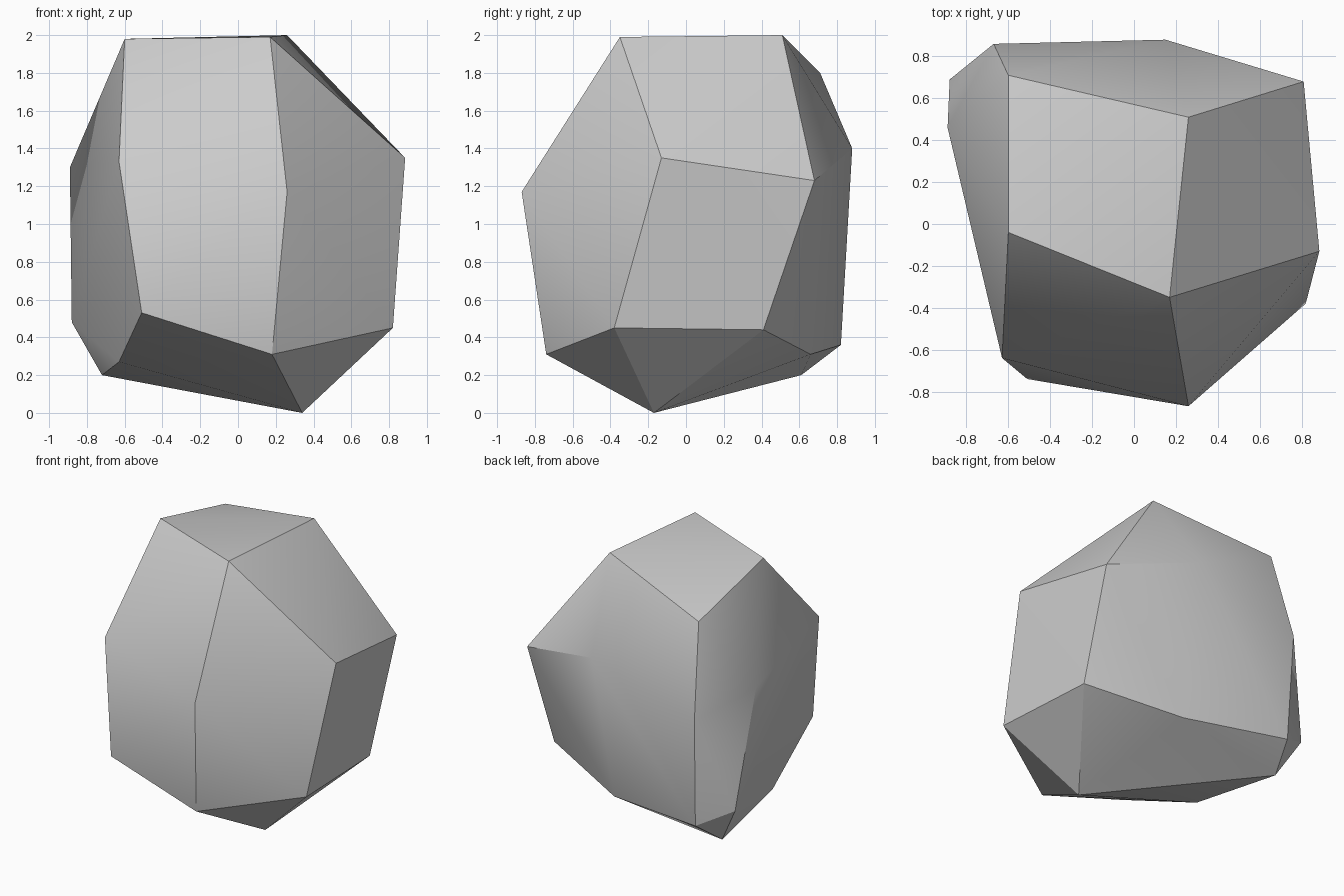
import bpy
import bmesh
import math

default_cube = bpy.data.objects.get("Cube")
if default_cube:
    bpy.data.objects.remove(default_cube, do_unlink=True)


def make_material(name, colour):
    material = bpy.data.materials.new(name)
    material.use_nodes = True
    material.diffuse_color = colour
    shader = material.node_tree.nodes["Principled BSDF"]
    shader.inputs["Base Color"].default_value = colour
    return material


# Corner points of the boulder, grouped in rough rings from top to bottom
crown = [(.17, -.35, 1.99), (.26, .51, 2), (-.6, .71, 1.8), (-.6, -.04, 1.98)]
shoulder = [(.885, -.13, 1.35), (.81, .68, 1.23), (.15, .88, 1.4),
            (-.67, .86, 1.15), (-.89, .46, 1.3), (-.63, -.64, 1.33),
            (.26, -.87, 1.17)]
lower_ring = [(.82, -.38, .45), (.78, .41, .44), (.12, .66, .31),
              (-.65, .82, .36), (-.88, .69, .48), (-.51, -.74, .53),
              (.18, -.74, .31)]
foot = [(.34, -.17, 0), (-.72, .61, .2), (-.63, -.1, .27)]


def build_boulder(name, rings, material):
    """Wrap the rings of corner points in one faceted stone surface."""
    bm = bmesh.new()
    for ring in rings:
        for point in ring:
            bm.verts.new(point)
    bmesh.ops.convex_hull(bm, input=bm.verts[:])
    bmesh.ops.recalc_face_normals(bm, faces=bm.faces[:])
    mesh = bpy.data.meshes.new(name)
    bm.to_mesh(mesh)
    bm.free()
    mesh.materials.append(material)
    boulder = bpy.data.objects.new(name, mesh)
    bpy.context.collection.objects.link(boulder)
    return boulder


stone_grey = make_material("stone grey", (.6, .6, .6, 1))
boulder = build_boulder("boulder", [crown, shoulder, lower_ring, foot], stone_grey)

# Soft shading across shallow facets, crisp ridges between the main planes
bpy.ops.object.select_all(action="DESELECT")
boulder.select_set(True)
bpy.context.view_layer.objects.active = boulder
bpy.ops.object.shade_smooth_by_angle(angle=math.radians(30))
